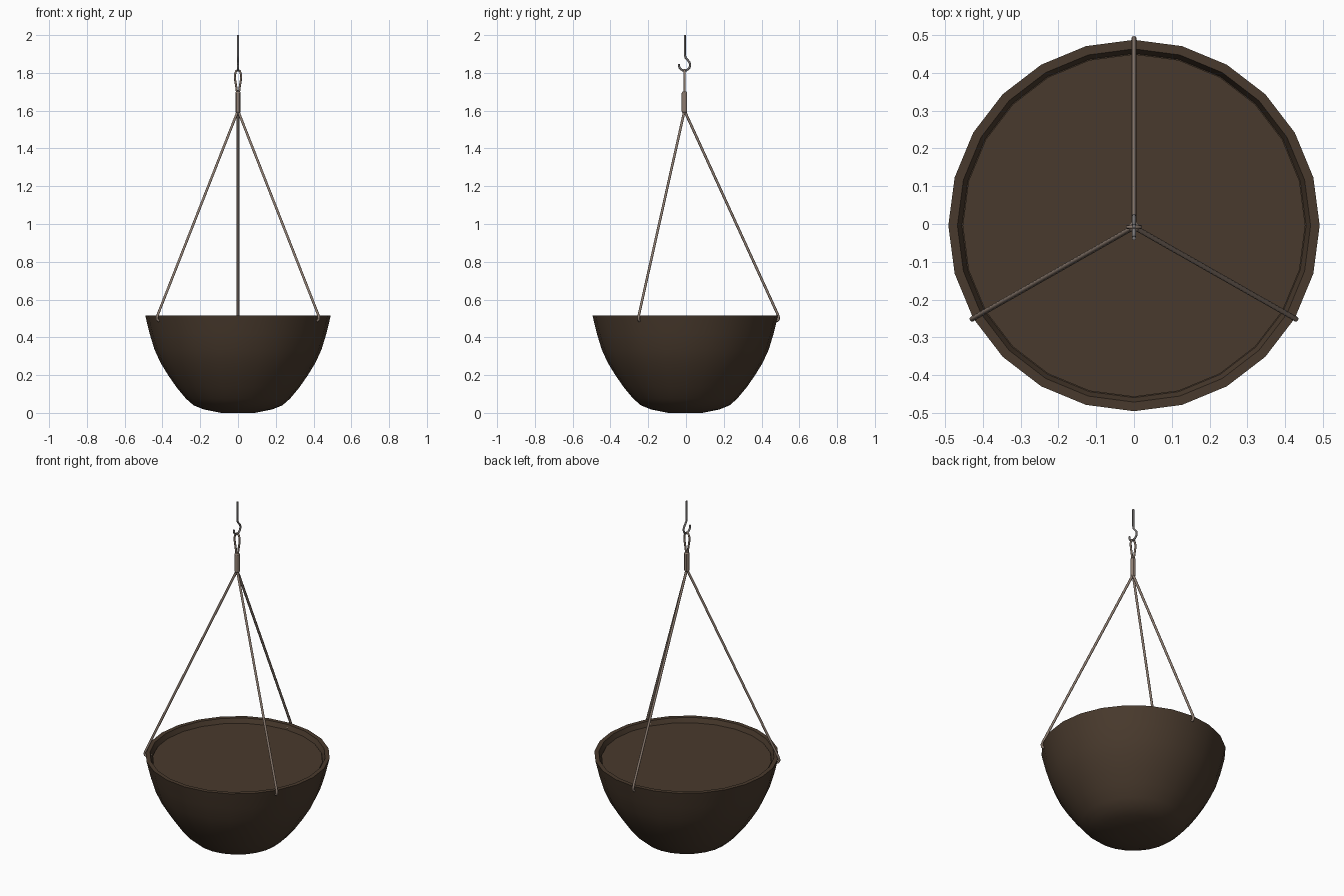
import bpy, bmesh, math
from mathutils import Vector

if "Cube" in bpy.data.objects:
    bpy.data.objects.remove(bpy.data.objects["Cube"])

CY = -0.004  # bowl axis offset in y


def material(name, rgb):
    m = bpy.data.materials.new(name)
    m.diffuse_color = (*rgb, 1)
    m.use_nodes = True
    m.node_tree.nodes["Principled BSDF"].inputs["Base Color"].default_value = m.diffuse_color
    return m


BROWN = material("dark brown", (0.066, 0.042, 0.026))
CORD = material("dusty tan", (0.27, 0.205, 0.165))
STEEL = material("grey steel", (0.20, 0.185, 0.18))


def finish(ob, mat, angle):
    ob.data.materials.append(mat)
    bpy.ops.object.select_all(action='DESELECT')
    ob.select_set(True)
    bpy.context.view_layer.objects.active = ob
    bpy.ops.object.shade_smooth_by_angle(angle=math.radians(angle))


def lathe(name, profile, sides, mat, y=0.0, angle=40):
    """Revolve (radius, z) points about z; both ends are capped."""
    bm = bmesh.new()
    rings = []
    for r, z in profile:
        rings.append([bm.verts.new((r * math.sin(2 * math.pi * i / sides),
                                    y + r * math.cos(2 * math.pi * i / sides), z))
                      for i in range(sides)])
    for a, b in zip(rings, rings[1:]):
        for i in range(sides):
            j = (i + 1) % sides
            bm.faces.new((a[i], a[j], b[j], b[i]))
    bm.faces.new(rings[0])
    bm.faces.new(rings[-1])
    bmesh.ops.recalc_face_normals(bm, faces=bm.faces)
    me = bpy.data.meshes.new(name)
    bm.to_mesh(me)
    bm.free()
    ob = bpy.data.objects.new(name, me)
    bpy.context.collection.objects.link(ob)
    finish(ob, mat, angle)


def tube(name, points, radius, mat, closed=False):
    """Round wire along a path."""
    cu = bpy.data.curves.new(name, 'CURVE')
    cu.dimensions = '3D'
    cu.bevel_depth = radius
    cu.bevel_resolution = 2
    cu.use_fill_caps = True
    sp = cu.splines.new('POLY')
    sp.points.add(len(points) - 1)
    for p, co in zip(sp.points, points):
        p.co = (*co, 1)
    sp.use_cyclic_u = closed
    ob = bpy.data.objects.new(name, cu)
    bpy.context.collection.objects.link(ob)
    bpy.ops.object.select_all(action='DESELECT')
    ob.select_set(True)
    bpy.context.view_layer.objects.active = ob
    bpy.ops.object.convert(target='MESH')
    finish(bpy.context.view_layer.objects.active, mat, 50)


# Bowl with rim, and the soil surface inside it
lathe("bowl", [(0.09, 0.0), (0.18, 0.018), (0.235, 0.04), (0.275, 0.075),
               (0.325, 0.135), (0.37, 0.20), (0.41, 0.265), (0.442, 0.335),
               (0.468, 0.42), (0.491, 0.515), (0.467, 0.515), (0.455, 0.485)],
      24, BROWN, CY)
lathe("soil", [(0.453, 0.47), (0.453, 0.49)], 24, BROWN, CY)

# Three cords, each hooked over the rim
apex = Vector((0, -0.008, 1.60))
for k, deg in enumerate((90, 210, 330)):
    d = Vector((math.cos(math.radians(deg)), math.sin(math.radians(deg)), 0))
    hook = [(0.488, 0.525), (0.4945, 0.507), (0.494, 0.495),
            (0.487, 0.488), (0.475, 0.491), (0.462, 0.502)]
    path = [apex] + [d * r + Vector((0, CY, z)) for r, z in hook]
    tube(f"cord_{k + 1}", path, 0.0068, CORD)

# Sleeve gathering the cords
lathe("sleeve", [(0.010, 1.588), (0.0145, 1.595), (0.0145, 1.694), (0.010, 1.701)],
      12, CORD, -0.008, 30)

# Teardrop loop above the sleeve
side = [(0.005, 1.695), (0.009, 1.725), (0.0155, 1.765), (0.0165, 1.79), (0.010, 1.81)]
loop = ([(x, -0.008, z) for x, z in side] + [(0, -0.008, 1.816)]
        + [(-x, -0.008, z) for x, z in reversed(side)])
tube("hanging_loop", loop, 0.0055, CORD)

# Ceiling hook: straight shank running into an open ring
cy, cz, r = -0.008, 1.842, 0.030
ring = [(0, cy + r * math.cos(math.radians(a)), cz + r * math.sin(math.radians(a)))
        for a in range(50, -191, -20)]
tube("ceiling_hook", [(0, -0.006, 2.0), (0, -0.006, 1.895), (0, -0.002, 1.88)] + ring,
     0.0055, STEEL)
